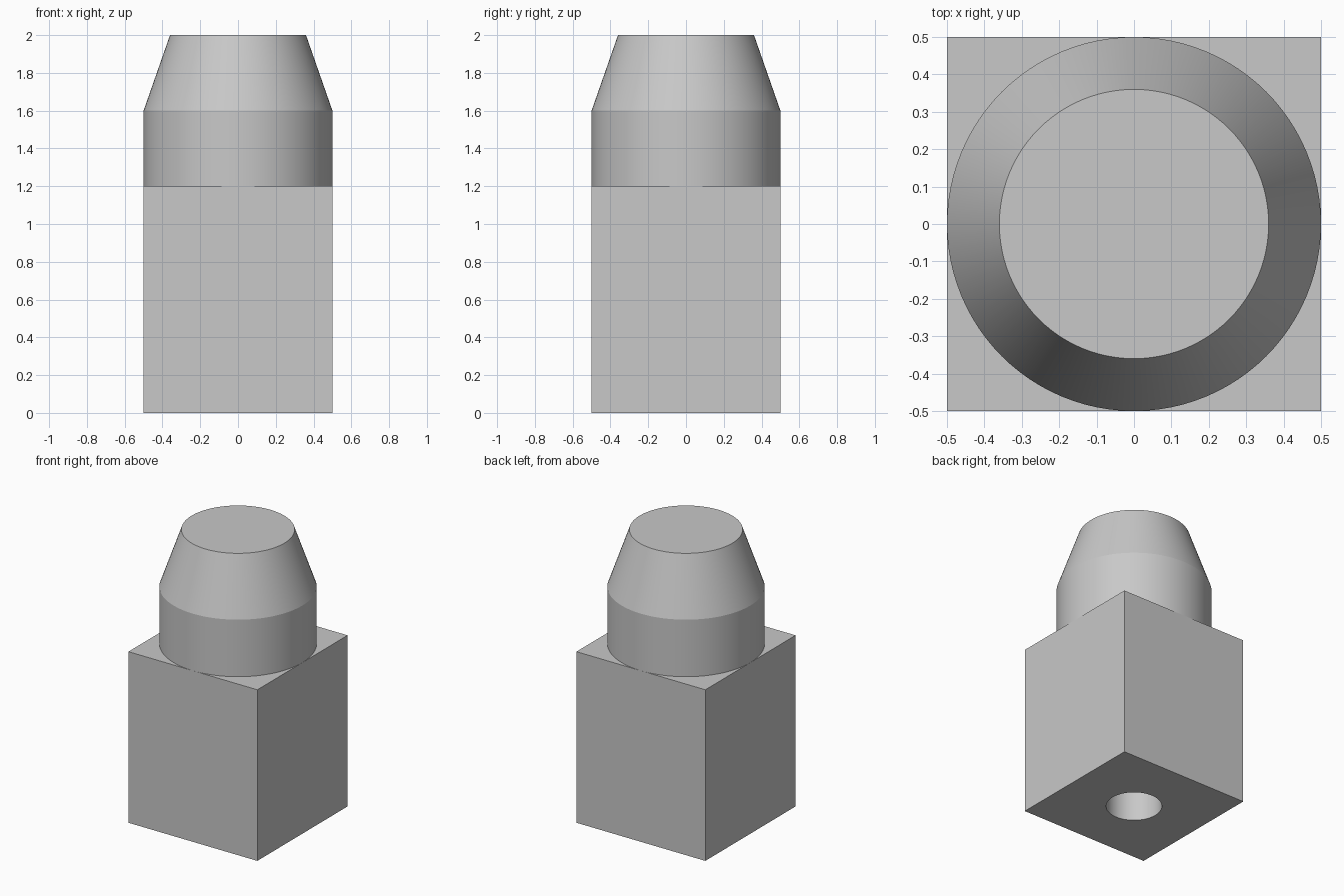
import bpy
import math

cube = bpy.data.objects.get("Cube")
if cube:
    bpy.data.objects.remove(cube, do_unlink=True)

SIDES = 96
BASE_TOP = 1.2
SHOULDER = 1.6
TOP = 2.0

# Single plain metal colour
metal = bpy.data.materials.new("light grey metal")
metal.use_nodes = True
grey = (0.58, 0.58, 0.58, 1.0)
metal.diffuse_color = grey
metal.node_tree.nodes["Principled BSDF"].inputs["Base Color"].default_value = grey


def finish(name):
    obj = bpy.context.object
    obj.name = name
    obj.data.materials.append(metal)
    return obj


def round_part(name, r_bottom, r_top, z0, z1):
    bpy.ops.mesh.primitive_cone_add(
        vertices=SIDES, radius1=r_bottom, radius2=r_top,
        depth=z1 - z0, location=(0, 0, (z0 + z1) / 2))
    return finish(name)


def apply_boolean(obj, other, operation):
    mod = obj.modifiers.new(operation.lower(), 'BOOLEAN')
    mod.operation = operation
    mod.solver = 'EXACT'
    mod.object = other
    bpy.ops.object.select_all(action='DESELECT')
    obj.select_set(True)
    bpy.context.view_layer.objects.active = obj
    bpy.ops.object.modifier_apply(modifier=mod.name)
    bpy.data.objects.remove(other, do_unlink=True)


# Square shank
bpy.ops.mesh.primitive_cube_add(size=1, location=(0, 0, BASE_TOP / 2))
shank = finish("square_shank")
shank.scale.z = BASE_TOP
bpy.ops.object.transform_apply(location=False, rotation=False, scale=True)

# Blind round hole in the underside
hole = round_part("hole_cutter", 0.18, 0.18, -0.1, 0.8)
hole.hide_render = True
apply_boolean(shank, hole, 'DIFFERENCE')
bpy.ops.object.shade_smooth_by_angle(angle=math.radians(15))

# Round head: straight collar with a tapered nose, open where they meet
bpy.ops.mesh.primitive_cylinder_add(
    vertices=SIDES, radius=0.5, depth=SHOULDER - BASE_TOP,
    location=(0, 0, (SHOULDER + BASE_TOP) / 2), end_fill_type='NOTHING')
finish("round_collar")
bpy.ops.object.shade_smooth_by_angle(angle=math.radians(15))

nose = round_part("tapered_nose", 0.5, 0.36, SHOULDER, TOP)
bpy.ops.object.shade_smooth_by_angle(angle=math.radians(15))
